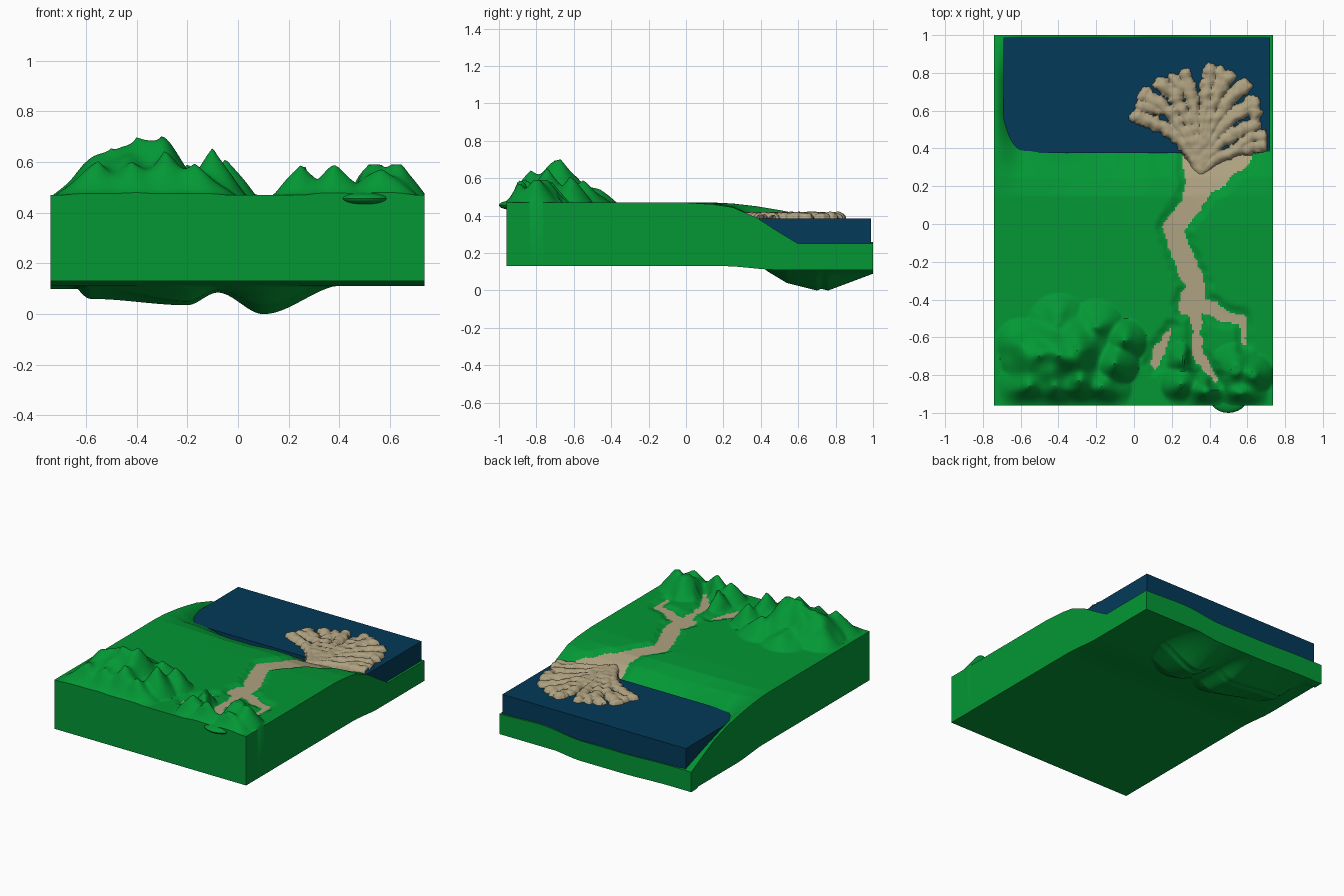
import bpy, bmesh, math
from mathutils import Vector, noise

if "Cube" in bpy.data.objects:
    bpy.data.objects.remove(bpy.data.objects["Cube"])

def material(name, rgb):
    m = bpy.data.materials.new(name)
    m.diffuse_color = (*rgb, 1)
    m.use_nodes = True
    m.node_tree.nodes["Principled BSDF"].inputs["Base Color"].default_value = m.diffuse_color
    return m

GREEN = material("grass green", (0.001, 0.31, 0.035))
BLUE = material("sea blue", (0.001, 0.042, 0.10))
TAN = material("sediment tan", (0.43, 0.36, 0.22))

def finish(bm, name, mats, angle=40):
    me = bpy.data.meshes.new(name)
    bmesh.ops.recalc_face_normals(bm, faces=bm.faces)
    bm.to_mesh(me)
    bm.free()
    ob = bpy.data.objects.new(name, me)
    bpy.context.collection.objects.link(ob)
    for m in mats:
        me.materials.append(m)
    if angle:
        bpy.ops.object.select_all(action='DESELECT')
        ob.select_set(True)
        bpy.context.view_layer.objects.active = ob
        bpy.ops.object.shade_smooth_by_angle(angle=math.radians(angle))
    return ob

def smooth(t):
    t = max(0.0, min(1.0, t))
    return t * t * (3 - 2 * t)

def bracket(v, keys):
    """Index and fraction of v in a sorted list."""
    v = max(keys[0], min(keys[-1], v))
    i = max(k for k in range(len(keys) - 1) if keys[k] <= v)
    return i, (v - keys[i]) / (keys[i + 1] - keys[i])

def seg_dist(x, y, a, b):
    dx, dy = b[0] - a[0], b[1] - a[1]
    t = max(0, min(1, ((x - a[0]) * dx + (y - a[1]) * dy) / (dx * dx + dy * dy)))
    return math.hypot(x - a[0] - t * dx, y - a[1] - t * dy), t

# Ground sections: heights along y at a few x stations
YS = [0, .15, .25, .38, .5, .6, .76, 1.0]
SECTIONS = {
    -.74: [.47, .47, .465, .45, .43, .41, .36, .24],
    -.58: [.47, .47, .45, .39, .31, .25, .20, .24],
    -.20: [.47, .465, .43, .33, .24, .19, .175, .23],
    -.08: [.47, .465, .43, .34, .26, .235, .225, .23],
    .10: [.47, .465, .44, .35, .24, .18, .14, .23],
    .42: [.47, .46, .435, .385, .33, .28, .255, .26],
    .735: [.47, .46, .445, .388, .31, .25, .25, .25],
}
XS = list(SECTIONS)

def base(x, y):
    i, fx = bracket(x, XS)
    j, fy = bracket(y, YS)
    a, b = SECTIONS[XS[i]], SECTIONS[XS[i + 1]]
    za = a[j] + (a[j + 1] - a[j]) * fy
    zb = b[j] + (b[j + 1] - b[j]) * fy
    return za + (zb - za) * smooth(fx)

# Mountain peaks: x, y, height, radius
PEAKS = [(-.50, -.70, .215, .21), (-.40, -.70, .23, .21), (-.30, -.67, .215, .21),
         (-.10, -.74, .20, .13), (-.29, -.83, .15, .17), (-.55, -.86, .12, .17),
         (-.42, -.86, .12, .18), (-.20, -.55, .11, .15), (-.05, -.62, .14, .12),
         (-.17, -.86, .12, .16), (-.60, -.63, .10, .13), (-.40, -.53, .11, .16),
         (.27, -.72, .12, .10), (.25, -.85, .13, .11), (.38, -.90, .13, .13),
         (.54, -.78, .14, .15), (.62, -.80, .15, .12), (.57, -.90, .12, .14)]

# River channels: x, y, half width
CHANNELS = [
    [(.42, .38, .20), (.39, .30, .13), (.34, .19, .07), (.30, .10, .056), (.205, -.02, .052),
     (.25, -.15, .055), (.29, -.25, .055), (.33, -.32, .05), (.30, -.42, .065)],
    [(.31, -.42, .035), (.42, -.45, .04), (.48, -.49, .03), (.57, -.50, .022), (.585, -.63, .008)],
    [(.33, -.42, .035), (.33, -.58, .022), (.34, -.70, .03), (.40, -.78, .02), (.43, -.82, .008)],
    [(.20, -.55, .008), (.14, -.66, .03), (.11, -.74, .022)]]

def river(x, y):
    """Signed distance to the river bank, negative inside."""
    best = 9
    for ch in CHANNELS:
        for a, b in zip(ch, ch[1:]):
            d, t = seg_dist(x, y, a, b)
            best = min(best, d - a[2] - (b[2] - a[2]) * t)
    return best + .012 * noise.noise(Vector((x * 22, y * 22, 8)))

def ground(x, y):
    h = 0
    for px, py, ph, pr in PEAKS:
        d = math.hypot(x - px, y - py) / pr
        if d < 1:
            h += (ph * (1 - d)) ** 4
    r = river(x, y)
    if h:
        h = h ** .25 * (1 + .35 * noise.noise(Vector((x * 9, y * 9, 3))))
        h *= smooth((y + .99) / .12) * smooth(r / .07 + .1)
        if x > .2:
            h = min(h, .12)
    return base(x, y) + h - .016 * smooth(1 - r / .05)

def underside(x, y):
    edge = .13 - .02 * smooth((y - .2) / .3)
    return max(0, min(edge, min(base(x, y), base(x, y + .06)) - .14))

# Terrain block: top and bottom height grids joined by walls
X0, X1, Y0, Y1, NX, NY = -.74, .735, -.96, 1.0, 148, 196
bm = bmesh.new()
def layer(fn):
    return [[bm.verts.new((x, y, fn(x, y)))
             for x in [X0 + (X1 - X0) * i / NX for i in range(NX + 1)]]
            for y in [Y0 + (Y1 - Y0) * j / NY for j in range(NY + 1)]]
top, bot = layer(ground), layer(underside)
for j in range(NY):
    for i in range(NX):
        f = bm.faces.new((top[j][i], top[j][i + 1], top[j + 1][i + 1], top[j + 1][i]))
        c = f.calc_center_median()
        if river(c.x, c.y) < 0 and c.y < .42:
            f.material_index = 1
        bm.faces.new((bot[j][i], bot[j + 1][i], bot[j + 1][i + 1], bot[j][i + 1]))
for i in range(NX):
    for j in (0, NY):
        bm.faces.new((top[j][i], top[j][i + 1], bot[j][i + 1], bot[j][i]))
for j in range(NY):
    for i in (0, NX):
        bm.faces.new((top[j][i], top[j + 1][i], bot[j + 1][i], bot[j][i]))
finish(bm, "terrain", [GREEN, TAN])

# Rounded bulge spilling over the front edge
bm = bmesh.new()
bmesh.ops.create_uvsphere(bm, u_segments=24, v_segments=12, radius=1)
bmesh.ops.scale(bm, vec=(.10, .08, .026), verts=bm.verts)
bmesh.ops.translate(bm, vec=(.50, -.92, .456), verts=bm.verts)
finish(bm, "front_bulge", [GREEN])

# Sea slab
bm = bmesh.new()
bmesh.ops.create_cube(bm, size=1)
bmesh.ops.scale(bm, vec=(1.41, .613, .185), verts=bm.verts)
bmesh.ops.translate(bm, vec=(.015, .6815, .2925), verts=bm.verts)
finish(bm, "sea", [BLUE], 0)

# Delta: curved sediment fingers merged into one bumpy sheet
ROOT = (.35, .27)
TIPS = [(.02, .57), (.06, .68), (.15, .74), (.27, .78), (.41, .81),
        (.50, .78), (.58, .73), (.63, .64), (.63, .52), (.67, .42)]
STEPS = 7
fingers = []
for tx, ty in TIPS:
    dx, dy = tx - ROOT[0], ty - ROOT[1]
    c = (ROOT[0] + dx * .25, ROOT[1] + dy * .75)
    fingers.append([((1 - t) ** 2 * ROOT[0] + 2 * t * (1 - t) * c[0] + t * t * tx,
                     (1 - t) ** 2 * ROOT[1] + 2 * t * (1 - t) * c[1] + t * t * ty)
                    for t in [k / STEPS for k in range(STEPS + 1)]])
# short side lobes that fill the outer rim
fingers += [[(.12, .60), (.08, .62), (.05, .62)], [(.20, .66), (.24, .72), (.22, .76)],
            [(.42, .70), (.46, .76), (.45, .80)], [(.56, .58), (.62, .60), (.64, .58)],
            [(.55, .40), (.62, .46), (.67, .46)]]

def delta(x, y):
    n = noise.noise(Vector((x * 24, y * 24, 1)))
    n2 = noise.noise(Vector((x * 70, y * 70, 5)))
    z = .37
    for pts in fingers:
        last = len(pts) - 1
        for k in range(last):
            d, t = seg_dist(x, y, pts[k], pts[k + 1])
            w = .030 + .012 * (k + t) / last + .014 * n + .008 * n2
            if d < w:
                z = max(z, .38 + .037 * math.sqrt(1 - (d / w) ** 2) + .007 * n)
    return z

STEP = .0065
bm = bmesh.new()
grid = [[bm.verts.new((x, y, delta(x, y)))
         for x in [-.05 + STEP * i for i in range(117)]]
        for y in [.23 + STEP * j for j in range(98)]]
for row, nxt in zip(grid, grid[1:]):
    for i in range(len(row) - 1):
        quad = (row[i], row[i + 1], nxt[i + 1], nxt[i])
        if max(v.co.z for v in quad) > .384:
            bm.faces.new(quad)
bmesh.ops.delete(bm, geom=[v for v in bm.verts if not v.link_faces], context='VERTS')
ob = finish(bm, "delta", [TAN], 50)
if sum(p.normal.z for p in ob.data.polygons) < 0:
    ob.data.flip_normals()
